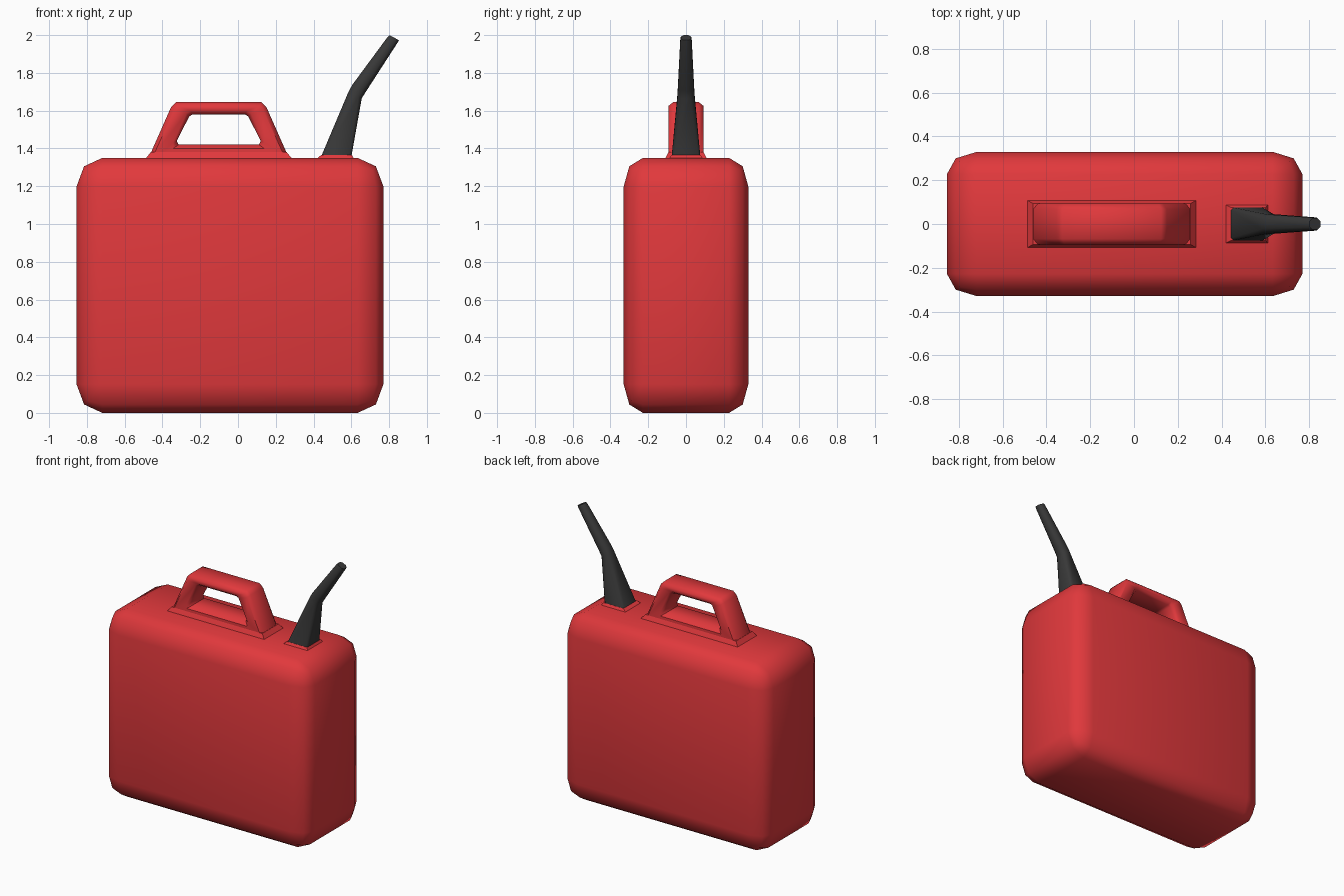
import bpy, bmesh, math
from mathutils import Vector

if "Cube" in bpy.data.objects:
    bpy.data.objects.remove(bpy.data.objects["Cube"])


def material(name, rgb):
    m = bpy.data.materials.new(name)
    m.diffuse_color = (*rgb, 1)
    m.use_nodes = True
    m.node_tree.nodes["Principled BSDF"].inputs["Base Color"].default_value = m.diffuse_color
    return m


RED = material("red_plastic", (0.75, 0.04, 0.045))
BLACK = material("dark_plastic", (0.04, 0.04, 0.04))


def finish(name, bm, mat, angle=50):
    bmesh.ops.recalc_face_normals(bm, faces=bm.faces)
    me = bpy.data.meshes.new(name)
    bm.to_mesh(me)
    bm.free()
    me.materials.append(mat)
    ob = bpy.data.objects.new(name, me)
    bpy.context.collection.objects.link(ob)
    bpy.ops.object.select_all(action='DESELECT')
    ob.select_set(True)
    bpy.context.view_layer.objects.active = ob
    bpy.ops.object.shade_smooth_by_angle(angle=math.radians(angle))
    return ob


def skin(rings, closed=False):
    """Skin a list of equal-length point rings; cap the ends unless closed."""
    bm = bmesh.new()
    vs = [[bm.verts.new(p) for p in r] for r in rings]
    n = len(vs[0])
    pairs = list(zip(vs, vs[1:])) + ([(vs[-1], vs[0])] if closed else [])
    for a, b in pairs:
        for i in range(n):
            j = (i + 1) % n
            bm.faces.new((a[i], a[j], b[j], b[i]))
    if not closed:
        bm.faces.new(vs[0])
        bm.faces.new(vs[-1])
    return bm


def rect(x0, x1, y, z):
    return [(x0, -y, z), (x1, -y, z), (x1, y, z), (x0, y, z)]


# Tank: box with an elliptical two-segment rounding (bevel, then scale)
size, rad = Vector((1.625, 0.66, 1.35)), Vector((0.137, 0.102, 0.152))
bm = bmesh.new()
bmesh.ops.create_cube(bm, size=1)
bmesh.ops.scale(bm, vec=[s / r for s, r in zip(size, rad)], verts=bm.verts)
bmesh.ops.bevel(bm, geom=bm.edges[:], offset=1, segments=2, profile=0.5,
                affect='EDGES')
bmesh.ops.scale(bm, vec=rad, verts=bm.verts)
bmesh.ops.translate(bm, vec=(-0.0425, 0, 0.675), verts=bm.verts)
finish("tank", bm, RED)

# Handle: closed trapezoid loop with chamfered section, mirrored about its centre
CX = -0.102


def loop(half, y):
    left = [(CX - w, y, z) for w, z in half]
    return left + [(CX + w, y, z) for w, z in reversed(half)]


outer = [(0.368, 1.34), (0.358, 1.38), (0.252, 1.62), (0.226, 1.645)]
outer_in = [(0.35, 1.34), (0.34, 1.375), (0.236, 1.605), (0.216, 1.625)]
inner_out = [(0.24, 1.40), (0.242, 1.43), (0.172, 1.585), (0.15, 1.60)]
inner = [(0.213, 1.42), (0.222, 1.44), (0.156, 1.57), (0.138, 1.58)]
rings = [loop(outer, -0.068), loop(outer_in, -0.093), loop(inner_out, -0.093),
         loop(inner, -0.068), loop(inner, 0.068), loop(inner_out, 0.093),
         loop(outer_in, 0.093), loop(outer, 0.068)]
finish("handle", skin(rings, closed=True), RED)

# Flared foot under the handle and collar under the spout
finish("handle_foot", skin([rect(-0.49, 0.287, 0.11, 1.345),
                            rect(-0.462, 0.258, 0.093, 1.38)]), RED)
finish("spout_collar", skin([rect(0.415, 0.615, 0.09, 1.345),
                             rect(0.442, 0.602, 0.076, 1.366)]), RED)


# Spout: chamfered-square sections from (left, right) edge points
def section(left, right, y, cut):
    a, b = Vector((left[0], 0, left[1])), Vector((right[0], 0, right[1]))
    mid, u, v, k = (a + b) / 2, (b - a) / 2, Vector((0, y, 0)), 1 - cut
    return [mid + u * s + v * t for s, t in
            ((1, -k), (1, k), (k, 1), (-k, 1), (-1, k), (-1, -k), (-k, -1), (k, -1))]


finish("spout", skin([
    section((0.435, 1.345), (0.598, 1.345), 0.077, 0.15),
    section((0.585, 1.70), (0.655, 1.665), 0.045, 0.5),
    section((0.606, 1.738), (0.68, 1.705), 0.043, 0.5),
    section((0.792, 1.99), (0.848, 1.965), 0.030, 0.5),
    section((0.802, 2.0), (0.852, 1.973), 0.026, 0.5)]), BLACK)
